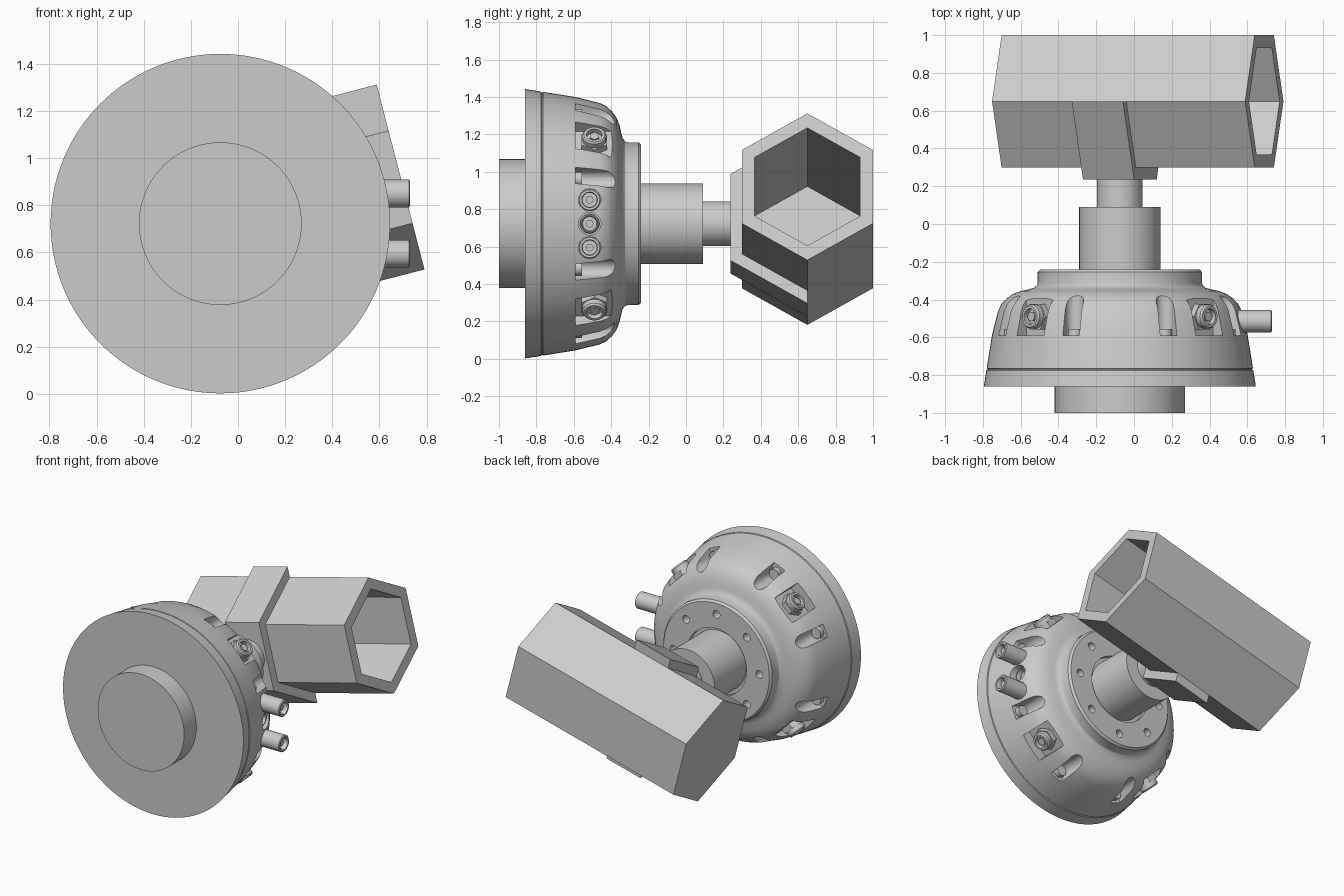
import bpy, bmesh
from math import sin, cos, pi, radians
from mathutils import Matrix, Vector

if "Cube" in bpy.data.objects:
    bpy.data.objects.remove(bpy.data.objects["Cube"])

GREY = bpy.data.materials.new("plain grey")
GREY.use_nodes = True
GREY.diffuse_color = (0.6, 0.6, 0.6, 1)
GREY.node_tree.nodes["Principled BSDF"].inputs["Base Color"].default_value = (0.6, 0.6, 0.6, 1)

AXIS = Vector((-0.075, 0, 0.722))   # main shaft axis runs along y
TILT = radians(14.5)                # roll of the hexagonal head


def frame(x, y, z, origin):
    m = Matrix((x, y, z)).transposed().to_4x4()
    m.translation = origin
    return m


def radial(a, y):
    """Local z points outward at angle a, local y along the shaft."""
    c, s = cos(a), sin(a)
    return frame((s, 0, -c), (0, 1, 0), (c, 0, s), AXIS + Vector((0, y, 0)))


def axial(a):
    """Local z along the shaft, local y outward at angle a."""
    c, s = cos(a), sin(a)
    return frame((-s, 0, c), (c, 0, s), (0, 1, 0), AXIS)


def circle(r, n, start=0.0, cx=0.0, cy=0.0):
    return [(cx + r * cos(start + 2 * pi * i / n), cy + r * sin(start + 2 * pi * i / n)) for i in range(n)]


def box(w, h):
    return [(-w, -h), (w, -h), (w, h), (-w, h)]


def add_prism(bm, pts, z0, z1, m):
    """Extrude a flat outline along local z."""
    lo = [bm.verts.new(m @ Vector((x, y, z0))) for x, y in pts]
    hi = [bm.verts.new(m @ Vector((x, y, z1))) for x, y in pts]
    bm.faces.new(lo[::-1])
    bm.faces.new(hi)
    for i in range(len(pts)):
        j = (i + 1) % len(pts)
        bm.faces.new((lo[i], lo[j], hi[j], hi[i]))


def add_lathe(bm, profile, m, n=96):
    """Spin (radius, height) points about local z; ends close in caps."""
    rings = [[bm.verts.new(m @ Vector((x, y, z))) for x, y in circle(r, n)] for r, z in profile]
    for a, b in zip(rings, rings[1:]):
        for i in range(n):
            j = (i + 1) % n
            bm.faces.new((a[i], a[j], b[j], b[i]))
    bm.faces.new(rings[0][::-1])
    bm.faces.new(rings[-1])


def finish(name, bm, smooth=True):
    bmesh.ops.recalc_face_normals(bm, faces=bm.faces)
    me = bpy.data.meshes.new(name)
    bm.to_mesh(me)
    bm.free()
    me.materials.append(GREY)
    ob = bpy.data.objects.new(name, me)
    bpy.context.collection.objects.link(ob)
    if smooth:
        shade(ob)
    return ob


def shade(ob):
    bpy.ops.object.select_all(action='DESELECT')
    ob.select_set(True)
    bpy.context.view_layer.objects.active = ob
    bpy.ops.object.shade_smooth_by_angle(angle=radians(28))


def cut(ob, cutter):
    """Subtract the cutter, then discard it."""
    cutter.hide_render = True
    mod = ob.modifiers.new("cut", 'BOOLEAN')
    mod.operation, mod.solver, mod.object = 'DIFFERENCE', 'EXACT', cutter
    bpy.context.view_layer.update()
    me = bpy.data.meshes.new_from_object(ob.evaluated_get(bpy.context.evaluated_depsgraph_get()))
    ob.modifiers.clear()
    ob.data = me
    bpy.data.objects.remove(cutter)


SHAFT = axial(0)
NOTCHES = [radians(22.5 + 45 * k) for k in range(8)]
BOLTS = [radians(45 + 90 * k) for k in range(4)]
PORT_Y, PORT_GAP = -0.515, 0.1275

# Housing: back plate, seam, tapered wall, rounded shoulder, flange with bore
bm = bmesh.new()
add_lathe(bm, [(0.72, -0.86), (0.707, -0.775), (0.701, -0.772), (0.701, -0.767), (0.705, -0.764),
               (0.677, -0.59), (0.645, -0.46), (0.628, -0.425), (0.6, -0.395), (0.565, -0.37),
               (0.525, -0.355), (0.48, -0.345), (0.455, -0.338), (0.44, -0.325), (0.435, -0.31),
               (0.435, -0.255), (0.422, -0.24), (0.24, -0.24), (0.24, -0.27)], SHAFT, 128)
housing = finish("housing", bm, False)

# Recesses in the housing: notches, bolt pockets, port seats, flange holes
bm = bmesh.new()
arch = [(0.047 * cos(a), 0.625 + 0.047 * sin(a)) for a in [pi + pi * i / 10 for i in range(11)]]
for a in NOTCHES:
    add_prism(bm, arch + [(0.047, 0.85), (-0.047, 0.85)], -0.59, -0.28, axial(a))
for a in BOLTS:
    add_prism(bm, box(0.1, 0.1), 0.598, 0.85, radial(a, -0.49))
for k in (-1, 0, 1):
    add_prism(bm, circle(0.06, 32, 0, k * PORT_GAP), 0.6, 0.85, radial(0, PORT_Y))
for k in range(8):
    add_prism(bm, circle(0.028, 20), -0.3, -0.2, axial(k * pi / 4) @ Matrix.Translation((0, 0.342, 0)))
cut(housing, finish("recess_cutter", bm, False))
shade(housing)

# Stub behind, and the two stepped shafts
for name, r, y0, y1 in (("rear_stub", 0.345, -1, -0.855), ("main_shaft", 0.215, -0.29, 0.09),
                        ("thin_shaft", 0.12, 0.08, 0.27)):
    bm = bmesh.new()
    add_lathe(bm, [(r, y0), (r, y1)], SHAFT)
    finish(name, bm)

# Small screws standing in the notches
bm = bmesh.new()
for a in NOTCHES:
    add_prism(bm, circle(0.038, 24, 0, 0, 0.622), -0.6, -0.555, axial(a))
finish("notch_screws", bm)

# Hex fittings with a socketed cap in the four pockets
bm = bmesh.new()
for a in BOLTS:
    m = radial(a, -0.49)
    add_prism(bm, circle(0.078, 6), 0.59, 0.635, m)
    add_lathe(bm, [(0.064, 0.63), (0.064, 0.665), (0.056, 0.675), (0.042, 0.675), (0.042, 0.645)], m, 32)
    add_prism(bm, circle(0.028, 6), 0.64, 0.665, m)
finish("pocket_fittings", bm)

# Side ports: two long hollow pipes and one short socket between them
bm = bmesh.new()
for k, end in ((-1, 0.805), (0, 0.63), (1, 0.805)):
    m = radial(0, PORT_Y) @ Matrix.Translation((k * PORT_GAP, 0, 0))
    r = 0.059 if k else 0.052
    add_lathe(bm, [(r, 0.55), (r, end - 0.005), (r - 0.005, end), (0.042, end),
                   (0.038, end - 0.02), (0.038, end - 0.06)], m, 32)
    add_lathe(bm, [(0.02, end - 0.07), (0.02, end - 0.02)], m, 16)
finish("side_ports", bm)

# Hexagonal head: closed at its right end, open at its left end
ct, st = cos(TILT), sin(TILT)
HEAD = frame((0, 1, 0), (-st, 0, ct), (ct, 0, st), AXIS + Vector((0, 0.649, 0)))
bm = bmesh.new()
add_lathe(bm, [(0.405, -0.594), (0.405, 0.79), (0.325, 0.79), (0.325, -0.46)],
          HEAD @ Matrix.Rotation(pi / 2, 4, 'Z'), 6)
finish("hex_head", bm, False)

# Half-hexagon saddle joining the head to the shaft
half = [radians(90 + 60 * i) for i in range(4)]
outer = [(0.476 * cos(a), 0.476 * sin(a)) for a in half]
inner = [(0.4 * cos(a), 0.4 * sin(a)) for a in reversed(half)]
bm = bmesh.new()
add_prism(bm, outer + inner, -0.14, 0.14, HEAD)
finish("head_saddle", bm, False)
